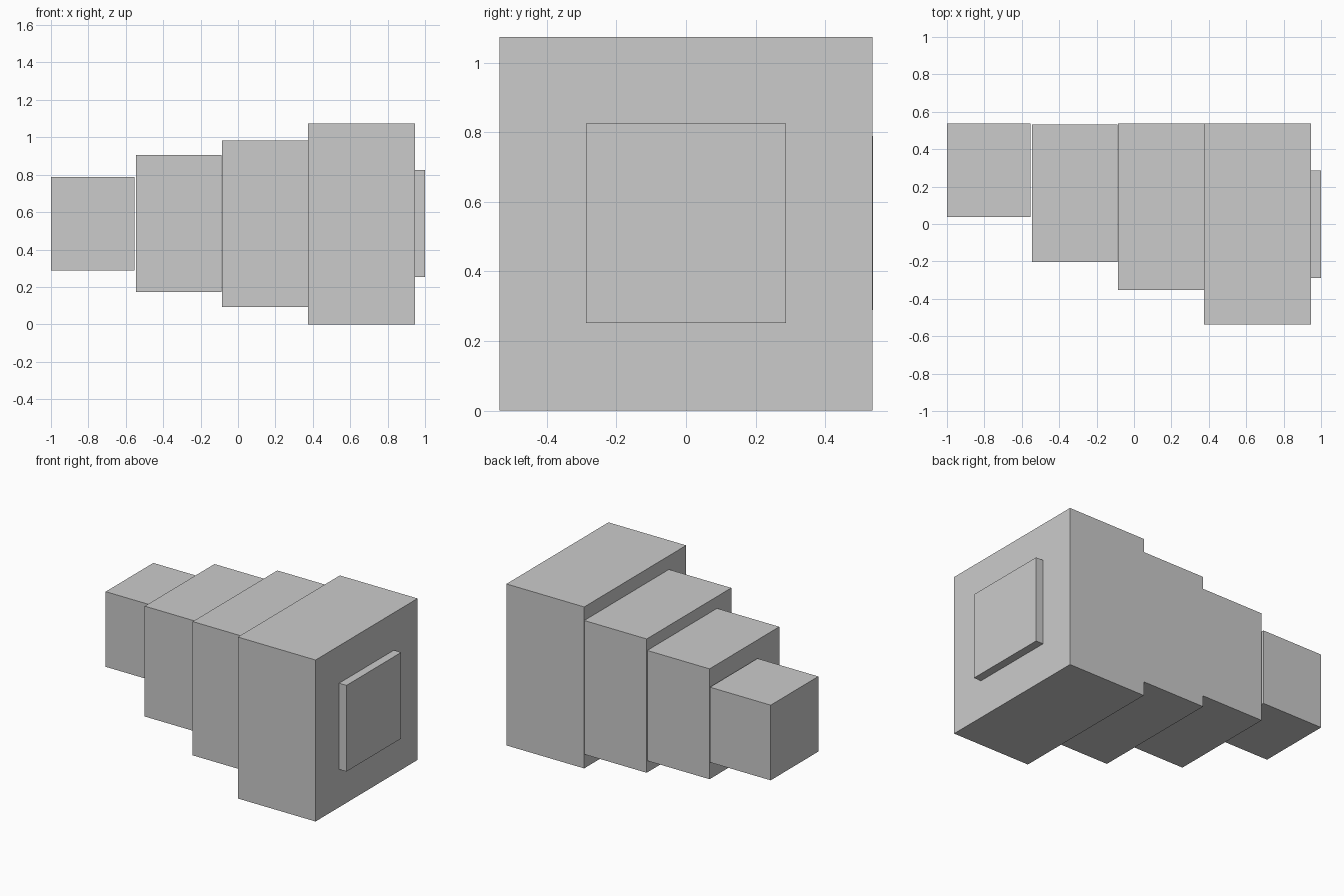
import bpy

if "Cube" in bpy.data.objects:
    bpy.data.objects.remove(bpy.data.objects["Cube"])


def box(name, x, y, z):
    """Add a box spanning the given (min, max) ranges."""
    spans = (x, y, z)
    bpy.ops.mesh.primitive_cube_add(size=1, location=[(a + b) / 2 for a, b in spans])
    ob = bpy.context.object
    ob.name = name
    ob.scale = [b - a for a, b in spans]
    bpy.ops.object.transform_apply(location=False, rotation=False, scale=True)
    return ob


# Stepped body, smallest block to largest, flush along the back
box("small_block", (-1.0, -0.553), (0.038, 0.538), (0.289, 0.789))
box("medium_block", (-0.545, -0.087), (-0.202, 0.531), (0.172, 0.906))
box("large_block", (-0.086, 0.373), (-0.353, 0.536), (0.094, 0.984))
box("main_block", (0.374, 0.946), (-0.536, 0.536), (0.0, 1.074))

# Raised square plate on the end face
box("end_plate", (0.946, 1.0), (-0.288, 0.287), (0.252, 0.825))
